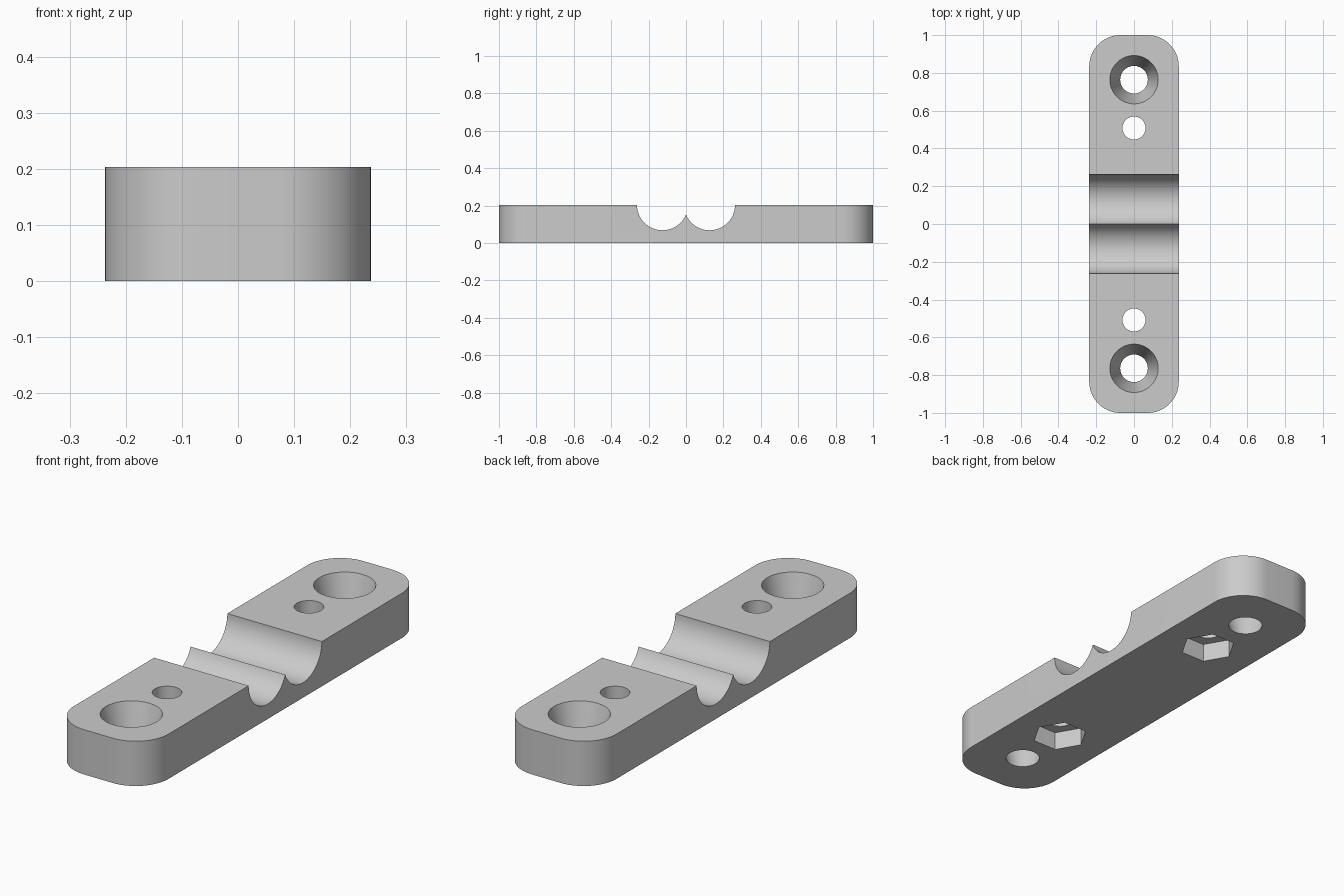
import bpy, bmesh, math

cube = bpy.data.objects.get("Cube")
if cube:
    bpy.data.objects.remove(cube, do_unlink=True)

HALF_W, HALF_L, HEIGHT, CORNER = 0.237, 1.0, 0.203, 0.165
GAP = 0.05  # how far cutters reach past the surfaces

grey = bpy.data.materials.new("light_grey")
grey.use_nodes = True
colour = (0.6, 0.6, 0.6, 1)
grey.diffuse_color = colour
grey.node_tree.nodes["Principled BSDF"].inputs["Base Color"].default_value = colour


def prism(name, points, z0, z1):
    """Extrude an outline upward from z0 to z1."""
    bm = bmesh.new()
    face = bm.faces.new([bm.verts.new((x, y, z0)) for x, y in points])
    top = bmesh.ops.extrude_face_region(bm, geom=[face])["geom"]
    verts = [v for v in top if isinstance(v, bmesh.types.BMVert)]
    bmesh.ops.translate(bm, verts=verts, vec=(0, 0, z1 - z0))
    return finish(name, bm)


def cone(name, r_low, r_high, length, sides, location, rotation=(0, 0, 0)):
    """Cylinder or cone centred on a location."""
    bm = bmesh.new()
    bmesh.ops.create_cone(bm, cap_ends=True, segments=sides,
                          radius1=r_low, radius2=r_high, depth=length)
    obj = finish(name, bm)
    obj.location, obj.rotation_euler = location, rotation
    return obj


def finish(name, bm):
    bmesh.ops.recalc_face_normals(bm, faces=bm.faces[:])
    mesh = bpy.data.meshes.new(name)
    bm.to_mesh(mesh)
    bm.free()
    mesh.materials.append(grey)
    obj = bpy.data.objects.new(name, mesh)
    bpy.context.collection.objects.link(obj)
    return obj


# Bar with rounded corners
outline = []
for k, (sx, sy) in enumerate([(1, 1), (-1, 1), (-1, -1), (1, -1)]):
    for i in range(17):
        a = math.radians(90 * (k + i / 16))
        outline.append((sx * (HALF_W - CORNER) + CORNER * math.cos(a),
                        sy * (HALF_L - CORNER) + CORNER * math.sin(a)))
bar = prism("clamp_bar", outline, 0, HEIGHT)

cutters = []
for s, side in ((1, "back"), (-1, "front")):
    # Round groove across the bar
    cutters.append(cone(side + "_groove_cutter", 0.136, 0.136, 1, 96,
                        (0, s * 0.126, HEIGHT + 0.001), (0, math.pi / 2, 0)))
    # Tapered screw hole, wide at the top
    slope = (0.128 - 0.073) / HEIGHT
    cutters.append(cone(side + "_screw_cutter", 0.073 - slope * GAP, 0.128 + slope * GAP,
                        HEIGHT + 2 * GAP, 64, (0, s * 0.764, HEIGHT / 2)))
    # Straight bolt hole
    cutters.append(cone(side + "_bolt_cutter", 0.061, 0.061,
                        HEIGHT + 2 * GAP, 48, (0, s * 0.508, HEIGHT / 2)))
    # Hexagonal nut pocket in the underside
    hexagon = [(0.12 * math.cos(i * math.pi / 3), s * 0.508 + 0.12 * math.sin(i * math.pi / 3))
               for i in range(6)]
    cutters.append(prism(side + "_nut_cutter", hexagon, -GAP, 0.085))

for cutter in cutters:
    cutter.hide_render = True
    mod = bar.modifiers.new(cutter.name, "BOOLEAN")
    mod.operation, mod.solver, mod.object = "DIFFERENCE", "EXACT", cutter

# Bake the cuts and discard the cutters
bpy.context.view_layer.update()
depsgraph = bpy.context.evaluated_depsgraph_get()
result = bpy.data.meshes.new_from_object(bar.evaluated_get(depsgraph))
bar.modifiers.clear()
bar.data = result
result.name = "clamp_bar"
for cutter in cutters:
    bpy.data.objects.remove(cutter, do_unlink=True)

bpy.ops.object.select_all(action="DESELECT")
bar.select_set(True)
bpy.context.view_layer.objects.active = bar
bpy.ops.object.shade_smooth_by_angle(angle=math.radians(30))
